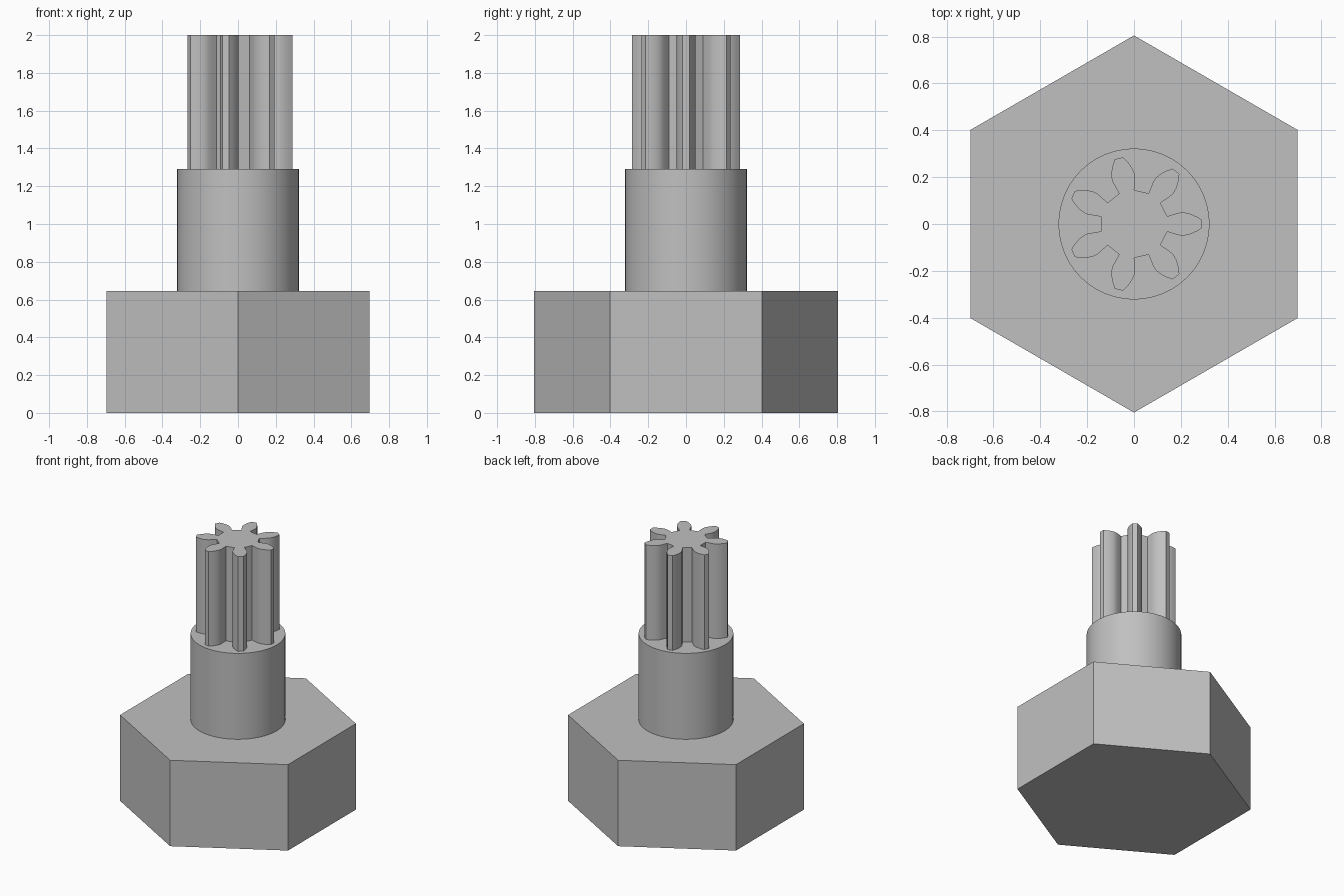
import bpy, bmesh, math

if "Cube" in bpy.data.objects:
    bpy.data.objects.remove(bpy.data.objects["Cube"])

grey = bpy.data.materials.new("steel grey")
grey.diffuse_color = (0.53, 0.53, 0.53, 1)
grey.use_nodes = True
grey.node_tree.nodes["Principled BSDF"].inputs["Base Color"].default_value = grey.diffuse_color


def prism(name, outline, z0, z1, smooth=False):
    """Extrude a closed outline upward from z0 to z1."""
    bm = bmesh.new()
    face = bm.faces.new([bm.verts.new((x, y, z0)) for x, y in outline])
    new = bmesh.ops.extrude_face_region(bm, geom=[face], use_keep_orig=True)
    bmesh.ops.translate(bm, vec=(0, 0, z1 - z0),
                        verts=[g for g in new["geom"] if isinstance(g, bmesh.types.BMVert)])
    bmesh.ops.recalc_face_normals(bm, faces=bm.faces[:])
    mesh = bpy.data.meshes.new(name)
    bm.to_mesh(mesh)
    bm.free()
    mesh.materials.append(grey)
    obj = bpy.data.objects.new(name, mesh)
    bpy.context.collection.objects.link(obj)
    if smooth:
        bpy.ops.object.select_all(action='DESELECT')
        obj.select_set(True)
        bpy.context.view_layer.objects.active = obj
        bpy.ops.object.shade_smooth_by_angle(angle=math.radians(25))
    return obj


def ring(radius, count, start=0.0):
    return [(radius * math.cos(start + math.tau * i / count),
             radius * math.sin(start + math.tau * i / count)) for i in range(count)]


# Hexagonal head with corners toward front and back
prism("hex_base", ring(0.805, 6, math.pi / 2), 0, 0.645)

# Round collar
prism("round_collar", ring(0.322, 96), 0.645, 1.29, smooth=True)

# Seven-tooth pinion: one half flank, mirrored and repeated
flank = [(0.141, 0.033), (0.170, 0.0415), (0.195, 0.0485), (0.212, 0.0495),
         (0.230, 0.0465), (0.248, 0.0405), (0.268, 0.031), (0.288, 0.018)]
tooth = [(x, -y) for x, y in flank] + flank[::-1]
gear = []
for i in range(7):
    a = math.tau * i / 7
    c, s = math.cos(a), math.sin(a)
    gear += [(x * c - y * s, x * s + y * c) for x, y in tooth]
prism("pinion_gear", gear, 1.29, 2.0, smooth=True)
